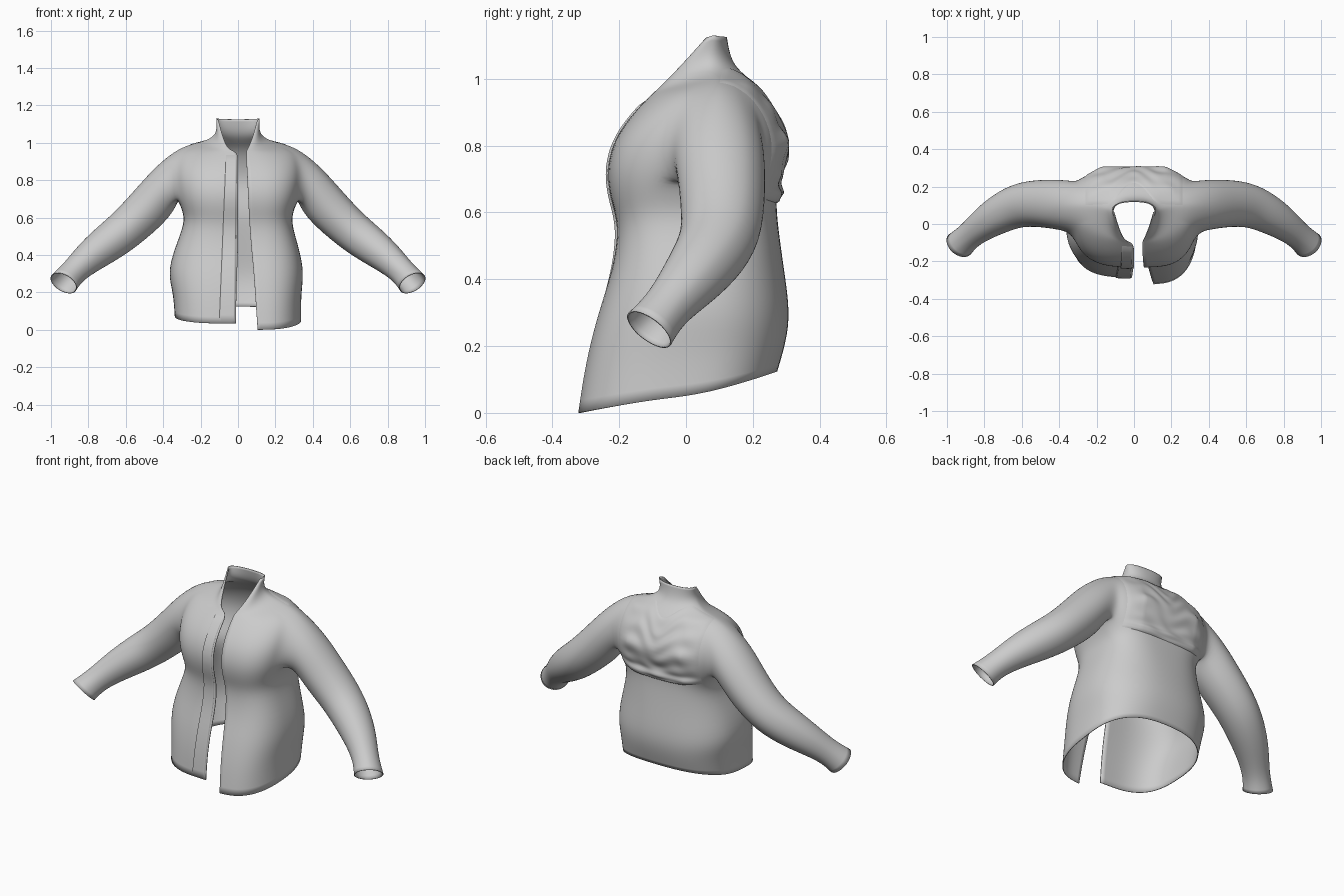
import bpy, bmesh
from math import sin, cos, pi, radians, exp
from mathutils import Vector
from mathutils.bvhtree import BVHTree

if "Cube" in bpy.data.objects:
    bpy.data.objects.remove(bpy.data.objects["Cube"])

# Jacket loops, hem to collar:
# side x, side y, side z, front y, front z, back y, back z, left gap, right gap, boxiness
ROWS = [
    (.337, .00, .050, -.320, .000, .272, .125, .010, .105, .65),
    (.345, .02, .190, -.298, .150, .298, .210, .010, .095, .65),
    (.375, .03, .300, -.260, .300, .311, .300, .005, .085, .70),
    (.340, .03, .430, -.215, .430, .292, .430, .000, .072, .70),
    (.282, .03, .570, -.197, .560, .272, .570, .000, .062, .68),
    (.295, .04, .640, -.222, .635, .268, .640, .000, .058, .66),
    (.325, .07, .705, -.236, .720, .274, .705, .000, .054, .66),
    (.345, .09, .800, -.216, .810, .290, .800, .000, .050, .70),
    (.345, .10, .900, -.165, .885, .264, .895, .000, .046, .80),
    (.310, .095, .978, -.112, .940, .227, .965, .000, .044, 1.0),
    (.200, .09, 1.00, -.096, .956, .180, 1.005, .025, .045, 1.0),
    (.132, .07, 1.025, -.085, .966, .146, 1.035, .055, .052, 1.0),
    (.109, .06, 1.07, -.020, 1.03, .128, 1.075, .082, .080, .90),
    (.114, .080, 1.13, .062, 1.122, .120, 1.125, .105, .103, .90),
]
HALF = 16                     # columns from front edge to back centre
A0, A1, R0, R1 = 6, 11, 6, 9  # armhole columns and rows

# Sleeve path: centre x, y, z, radius front-back, radius up-down
SLEEVE = [
    (.385, .102, .768, .134, .116), (.470, .110, .660, .128, .114),
    (.600, .108, .535, .119, .104), (.700, .065, .460, .107, .098),
    (.800, .004, .385, .088, .082), (.880, -.062, .310, .068, .064),
    (.932, -.110, .250, .079, .074),
]
CUFF_AIM = (.955, -.16, .185)  # the cuff opening faces this point


def row_point(row, t, s):
    x, y, z, yf, zf, yb, zb, gl, gr, p = row
    k = max(0, 1 - abs(zf) / .5)
    if s > 0:                 # right side hangs straighter
        x -= .025 * max(0, 1 - abs(z - .32) / .22)
    else:                     # left hem sits higher
        z += .025 * max(0, 1 - z / .3)
    a = pi * t / HALF
    if t <= HALF // 2:
        if s < 0:
            yf, zf = yf + .035 * k, zf + .033 * k
        else:
            p += .15 * k
        gap = gr if s > 0 else gl
        sn, c = max(0, sin(a)) ** p, abs(cos(a))
        return Vector((s * (gap + (x - gap) * sn), y + (yf - y) * c ** p, z + (zf - z) * c))
    if .68 < z < .95:         # broad upper back
        p -= .10
    elif z < .5:              # rounder lower back
        p += .14
    sn, c = max(0, sin(a)) ** p, abs(cos(a))
    return Vector((s * x * sn, y + (yb - y) * c ** p, z + (zb - z) * c))


def build_jacket():
    bm = bmesh.new()
    back = [bm.verts.new(row_point(r, HALF, 0)) for r in ROWS]
    for s in (1, -1):
        grid = [[bm.verts.new(row_point(r, t, s)) for t in range(HALF)] + [back[i]]
                for i, r in enumerate(ROWS)]
        # torso and collar, leaving the armhole open
        for i in range(len(ROWS) - 1):
            for t in range(HALF):
                if not (R0 <= i < R1 and A0 <= t < A1):
                    bm.faces.new((grid[i][t], grid[i][t + 1], grid[i + 1][t + 1], grid[i + 1][t]))
        # walk round the armhole; matching ring angles
        n, m = A1 - A0, R1 - R0
        ring = ([grid[R0][t] for t in range(A0, A1)] + [grid[i][A1] for i in range(R0, R1)]
                + [grid[R1][t] for t in range(A1, A0, -1)] + [grid[i][A0] for i in range(R1, R0, -1)])
        angs, a = [], -135
        for count in (n, m, n, m):
            angs += [radians(a + 90 * k / count) for k in range(count)]
            a += 90
        # sleeve rings
        pts = [Vector((.2, .07, .80))] + [Vector(q[:3]) for q in SLEEVE] + [Vector(CUFF_AIM)]
        for j, q in enumerate(SLEEVE, 1):
            d = (pts[j + 1] - pts[j - 1]).normalized()
            e1 = (Vector((0, 1, 0)) - d * d.y).normalized()
            e2 = e1.cross(d)
            if e2.z < 0:
                e2.negate()
            new = []
            for an in angs:
                v = pts[j] + e1 * cos(an) * q[3] * 1.03 + e2 * sin(an) * q[4] * 1.03
                new.append(bm.verts.new((v.x * s, v.y, v.z)))
            for k in range(len(ring)):
                l = (k + 1) % len(ring)
                bm.faces.new((ring[k], ring[l], new[l], new[k]))
            ring = new
    bmesh.ops.recalc_face_normals(bm, faces=bm.faces)
    ob = finish("jacket_shell", bm)
    sub = ob.modifiers.new("smooth", 'SUBSURF')
    sub.levels = sub.render_levels = 2
    sub.boundary_smooth = 'PRESERVE_CORNERS'
    sol = ob.modifiers.new("cloth", 'SOLIDIFY')
    sol.thickness, sol.offset = .005, 0
    return ob


def finish(name, bm):
    me = bpy.data.meshes.new(name)
    bm.to_mesh(me)
    bm.free()
    for p in me.polygons:
        p.use_smooth = True
    ob = bpy.data.objects.new(name, me)
    bpy.context.collection.objects.link(ob)
    return ob


def panel(name, tree, nu, nv, ray, lift):
    """Cloth panel laid on the jacket: ray(u, v) gives origin and direction."""
    bm, g = bmesh.new(), {}
    for i in range(nu + 1):
        for j in range(nv + 1):
            u, v = i / nu, j / nv
            o, d = ray(u, v)
            hit = tree.ray_cast(o, d)[0]
            if hit:
                border = i in (0, nu) or j in (0, nv)
                g[i, j] = bm.verts.new(hit - d.normalized() * (.001 if border else lift(u, v)))
    for i in range(nu):
        for j in range(nv):
            q = [g.get(k) for k in ((i, j), (i + 1, j), (i + 1, j + 1), (i, j + 1))]
            if all(q):
                bm.faces.new(q)
    bmesh.ops.recalc_face_normals(bm, faces=bm.faces)
    return finish(name, bm)


jacket = build_jacket()
bpy.context.view_layer.update()
tree = BVHTree.FromObject(jacket, bpy.context.evaluated_depsgraph_get())


# puffy back yoke with a gathered lower band, reaching over the shoulders
def yoke_phi(u, v):
    k = min(1, abs(u - .5) * .52 / .14)
    return -18 + v * (18 + 58 + 22 * k * k * (3 - 2 * k))


def yoke_ray(u, v):
    f = radians(yoke_phi(u, v))
    d = Vector((0, cos(f), sin(f)))
    return Vector(((u - .5) * .52, .05, .7)) + d, -d


def yoke_lift(u, v):
    f = yoke_phi(u, v)
    wrinkle = sin(15 * u + 5 * v) * sin(25 * v - 5 * u + 1) + .6 * sin(30 * v + 9 * u * (1 - u))
    fade = min(1, 6 * u, 6 * (1 - u), 4 * (1 - v))
    bumps = exp(-((f + 10) / 4) ** 2) * .012 + exp(-((f - 22) / 16) ** 2) * .018
    return .003 + fade * (.004 + bumps + .0035 * wrinkle)


panel("back_yoke", tree, 48, 48, yoke_ray, yoke_lift)


# raised placket beside the opening
def placket_ray(u, v):
    a, b = -.100 + .036 * v, -.016 + .008 * v
    return Vector((a + (b - a) * u, -1, .05 + .885 * v)), Vector((0, 1, 0))


panel("front_placket", tree, 20, 60, placket_ray, lambda u, v: .008)
